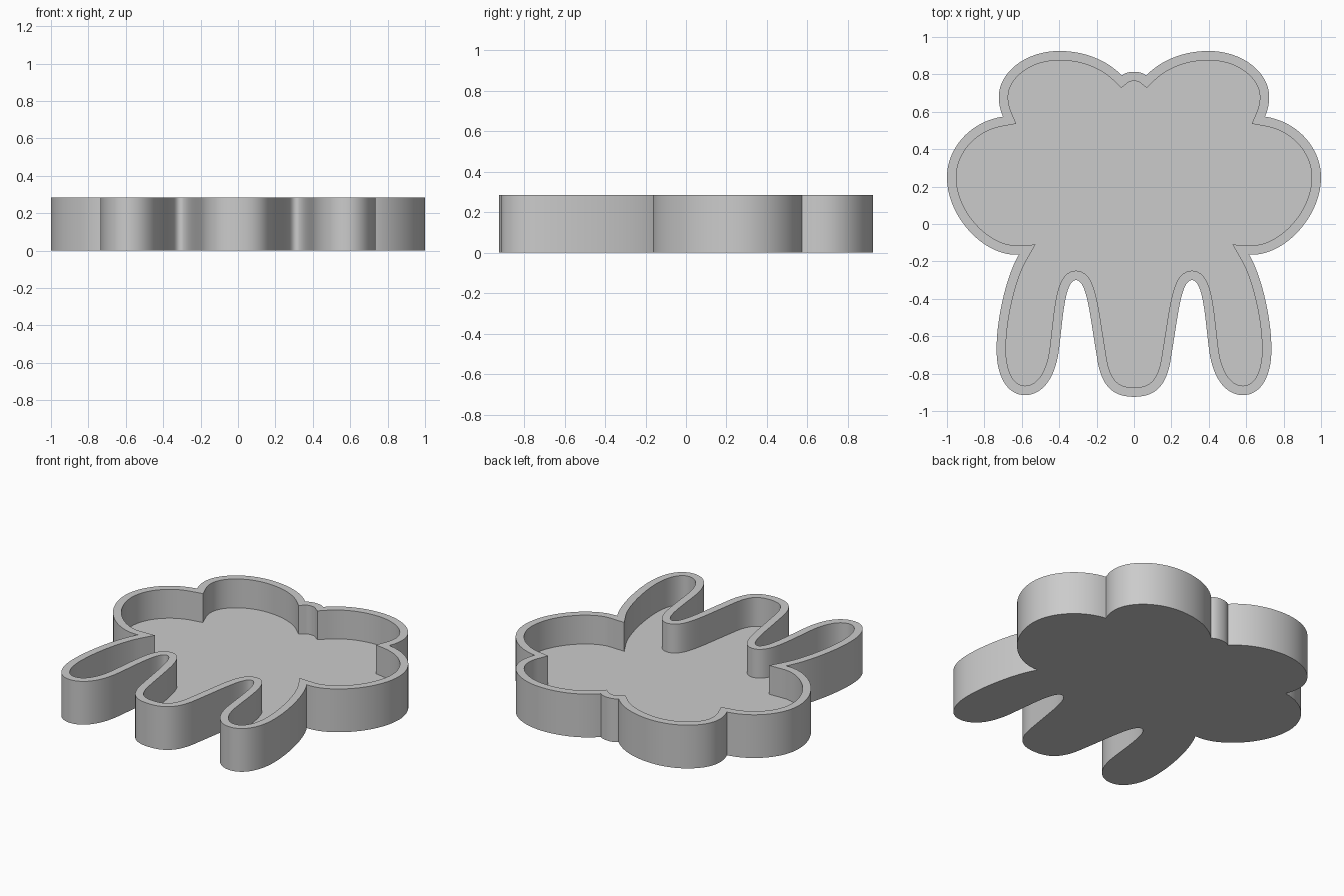
import bpy, bmesh, math
from mathutils import Vector
from mathutils.geometry import interpolate_bezier

cube = bpy.data.objects.get("Cube")
if cube:
    bpy.data.objects.remove(cube, do_unlink=True)

HEIGHT, FLOOR, WALL, STEPS = 0.285, 0.095, 0.05, 20

# Half outline, clockwise from the back centre: (handle, handle, end) per curve
START = (0, 0.814)
HALF = [
    ((0.025, 0.814), (0.048, 0.808), (0.065, 0.794)),     # small centre bump
    ((0.15, 0.88), (0.27, 0.925), (0.40, 0.925)),         # back lobe
    ((0.58, 0.925), (0.723, 0.81), (0.723, 0.68)),
    ((0.723, 0.64), (0.715, 0.61), (0.70, 0.574)),
    ((0.87, 0.55), (1.0, 0.41), (1.0, 0.25)),             # side lobe
    ((1.0, 0.03), (0.79, -0.18), (0.615, -0.163)),
    ((0.68, -0.27), (0.735, -0.50), (0.735, -0.67)),      # outer leg
    ((0.735, -0.82), (0.675, -0.915), (0.583, -0.915)),
    ((0.50, -0.915), (0.42, -0.84), (0.40, -0.66)),
    ((0.38, -0.50), (0.37, -0.30), (0.31, -0.30)),        # gap between legs
    ((0.25, -0.30), (0.235, -0.50), (0.20, -0.70)),
    ((0.18, -0.86), (0.12, -0.924), (0, -0.924)),         # middle leg
]


def outline():
    pts, last = [Vector(START)], START
    for h1, h2, end in HALF:
        curve = interpolate_bezier(*(Vector(p) for p in (last, h1, h2, end)), STEPS)
        pts += [p.to_2d() for p in curve[1:]]
        last = end
    return pts + [Vector((-p.x, p.y)) for p in reversed(pts[1:-1])]


def inset(pts, dist):
    """Mitred inward offset of a clockwise loop."""
    result = []
    for i, p in enumerate(pts):
        a = (p - pts[i - 1]).normalized()
        b = (pts[(i + 1) % len(pts)] - p).normalized()
        n1, n2 = Vector((a.y, -a.x)), Vector((b.y, -b.x))
        result.append(p + (n1 + n2) * dist / (1 + n1.dot(n2)))
    return result


outer = outline()
inner = inset(outer, WALL)

# Tray: loops run from the underside, up the wall, over the rim, to the floor
bm = bmesh.new()
loops = [[bm.verts.new((p.x, p.y, z)) for p in pts]
         for pts, z in ((outer, 0), (outer, HEIGHT), (inner, HEIGHT), (inner, FLOOR))]
for low, high in zip(loops, loops[1:]):
    for i in range(len(low)):
        bm.faces.new((low[i - 1], low[i], high[i], high[i - 1]))
bm.faces.new(loops[0])
bm.faces.new(loops[-1])
bmesh.ops.recalc_face_normals(bm, faces=bm.faces)
mesh = bpy.data.meshes.new("tray")
bm.to_mesh(mesh)
bm.free()
tray = bpy.data.objects.new("tray", mesh)
bpy.context.collection.objects.link(tray)

# Plain grey material
GREY = (0.6, 0.6, 0.6, 1)
mat = bpy.data.materials.new("plain grey")
mat.use_nodes = True
mat.diffuse_color = GREY
mat.node_tree.nodes["Principled BSDF"].inputs["Base Color"].default_value = GREY
mesh.materials.append(mat)

# Smooth curved walls with crisp edges
bpy.context.view_layer.objects.active = tray
tray.select_set(True)
bpy.ops.object.shade_smooth_by_angle(angle=math.radians(30))
